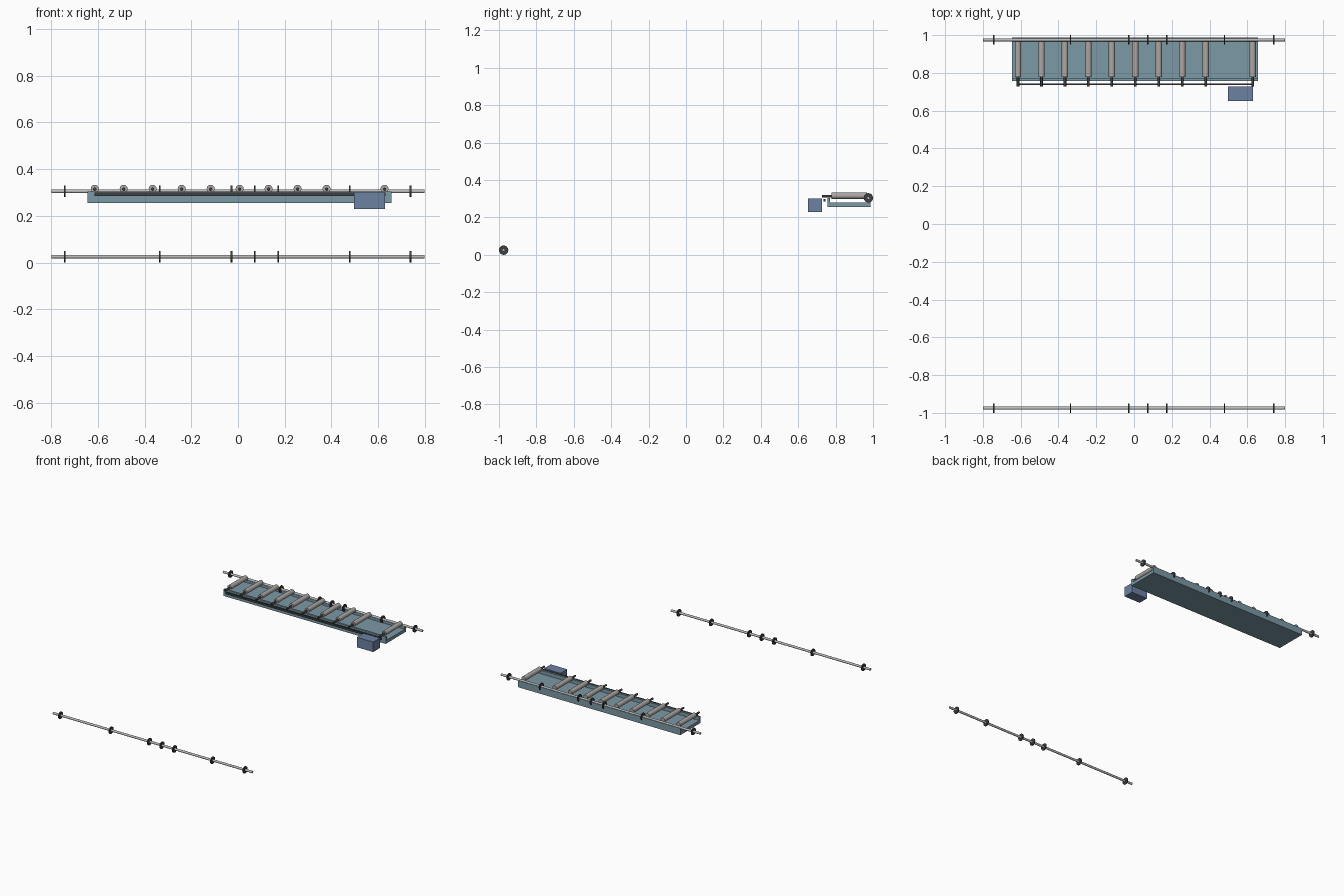
import bpy, math

if "Cube" in bpy.data.objects:
    bpy.data.objects.remove(bpy.data.objects["Cube"])


def material(name, rgb):
    m = bpy.data.materials.new(name)
    m.diffuse_color = (*rgb, 1)
    m.use_nodes = True
    m.node_tree.nodes["Principled BSDF"].inputs["Base Color"].default_value = m.diffuse_color
    return m


STEEL = material("steel", (0.50, 0.50, 0.50))
ROLLER = material("roller_grey", (0.42, 0.39, 0.37))
DARK = material("dark_rubber", (0.05, 0.05, 0.05))
TRAY = material("tray_blue", (0.20, 0.32, 0.38))
MOTOR = material("motor_blue", (0.15, 0.22, 0.36))


def cylinder(name, center, radius, length, axis, mat, sides=24):
    rot = (0, math.pi / 2, 0) if axis == "x" else (math.pi / 2, 0, 0)
    bpy.ops.mesh.primitive_cylinder_add(vertices=sides, radius=radius, depth=length,
                                        location=center, rotation=rot)
    ob = bpy.context.object
    ob.name = name
    ob.data.materials.append(mat)
    bpy.ops.object.shade_smooth_by_angle()
    return ob


def mesh_object(name, verts, faces, mat):
    me = bpy.data.meshes.new(name)
    me.from_pydata(verts, [], faces)
    me.materials.append(mat)
    ob = bpy.data.objects.new(name, me)
    bpy.context.collection.objects.link(ob)
    return ob


def extrude_x(name, profile, x0, x1, mat):
    # profile is (y, z), counter-clockwise seen from +x
    n = len(profile)
    verts = [(x, y, z) for x in (x0, x1) for y, z in profile]
    faces = [(i, i + n, (i + 1) % n + n, (i + 1) % n)[::-1] for i in range(n)]
    faces += [tuple(range(n))[::-1], tuple(range(n, 2 * n))]
    return mesh_object(name, verts, faces, mat)


def box(name, x0, x1, y0, y1, z0, z1, mat):
    return extrude_x(name, [(y0, z0), (y1, z0), (y1, z1), (y0, z1)], x0, x1, mat)


# Front and rear line shafts with their wheels
WHEEL_X = (-0.742, -0.336, -0.028, 0.072, 0.173, 0.479, 0.739)
for label, y, z in (("front", -0.975, 0.025), ("rear", 0.975, 0.305)):
    cylinder(f"{label}_shaft", (0, y, z), 0.008, 1.6, "x", STEEL)
    for i, x in enumerate(WHEEL_X):
        cylinder(f"{label}_wheel_{i}", (x, y, z), 0.025, 0.007, "x", DARK)

# U-shaped tray, open at both ends
Y0, Y1, W = 0.756, 0.987, 0.014
extrude_x("tray", [(Y0, 0.256), (Y1, 0.256), (Y1, 0.305), (Y1 - W, 0.305),
                   (Y1 - W, 0.279), (Y0 + W, 0.279), (Y0 + W, 0.305), (Y0, 0.305)],
          -0.645, 0.657, TRAY)

# Rollers with dark axles reaching over the front wall
# (the slot above the motor is left empty)
for i in range(11):
    if i == 9:
        continue
    x = -0.614 + i * 0.1242
    cylinder(f"roller_{i}", (x, 0.873, 0.316), 0.017, 0.188, "y", ROLLER)
    cylinder(f"roller_axle_{i}", (x, 0.757, 0.314), 0.007, 0.06, "y", DARK)

# Drive chain along the front and the motor
box("drive_chain", -0.616, 0.632, 0.735, 0.745, 0.285, 0.299, DARK)
box("motor", 0.497, 0.629, 0.652, 0.728, 0.229, 0.301, MOTOR)
